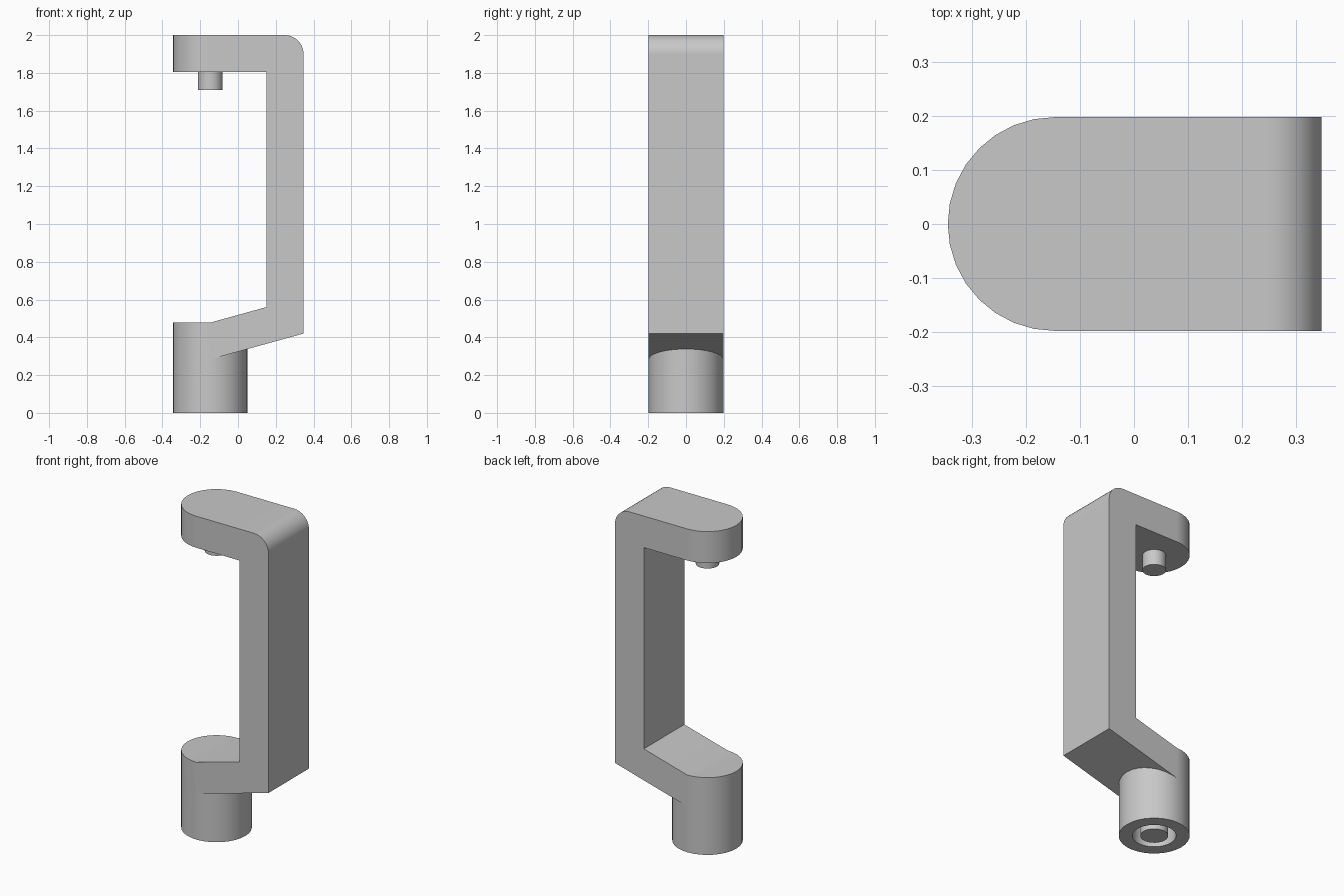
import bpy, bmesh
from math import pi, sin, cos
from mathutils import Vector

if "Cube" in bpy.data.objects:
    bpy.data.objects.remove(bpy.data.objects["Cube"], do_unlink=True)

R = 0.198         # half width of the bracket and radius of the socket
AXIS = -0.147     # x of the socket and pin axis
EDGE = 0.347      # outer face of the upright

grey = bpy.data.materials.new("light grey")
grey.use_nodes = True
grey.diffuse_color = (0.58, 0.58, 0.58, 1)
grey.node_tree.nodes["Principled BSDF"].inputs["Base Color"].default_value = grey.diffuse_color


def prism(name, base, direction):
    """Extrude a closed outline along a direction."""
    bm = bmesh.new()
    face = bm.faces.new([bm.verts.new(p) for p in base])
    new = bmesh.ops.extrude_face_region(bm, geom=[face])["geom"]
    bmesh.ops.translate(bm, vec=Vector(direction),
                        verts=[v for v in new if isinstance(v, bmesh.types.BMVert)])
    bmesh.ops.recalc_face_normals(bm, faces=bm.faces)
    mesh = bpy.data.meshes.new(name)
    bm.to_mesh(mesh)
    bm.free()
    mesh.materials.append(grey)
    obj = bpy.data.objects.new(name, mesh)
    bpy.context.collection.objects.link(obj)
    return obj


def arc(cx, cy, r, start, end, steps):
    angles = [start + (end - start) * i / steps for i in range(steps + 1)]
    return [(cx + r * cos(a), cy + r * sin(a)) for a in angles]


def cylinder(name, r, z0, z1):
    ring = arc(AXIS, 0, r, pi / 2, 5 * pi / 2, 32)[:-1]
    return prism(name, [(x, y, z0) for x, y in ring], (0, 0, z1 - z0))


def activate(obj):
    bpy.ops.object.select_all(action='DESELECT')
    obj.select_set(True)
    bpy.context.view_layer.objects.active = obj


def combine(obj, other, operation):
    activate(obj)
    mod = obj.modifiers.new(operation, 'BOOLEAN')
    mod.operation, mod.object, mod.solver = operation, other, 'EXACT'
    bpy.ops.object.modifier_apply(modifier=mod.name)
    bpy.data.objects.remove(other, do_unlink=True)


# Side profile: top arm, rounded corner, upright and sloping lower arm
slope = 0.276
under = lambda x: 0.42 - slope * (EDGE - x)
profile = [(-0.5, 2), *arc(EDGE - 0.1, 1.9, 0.1, pi / 2, 0, 10),
           (EDGE, 0.42), (AXIS, under(AXIS)), (-0.5, under(AXIS)),
           (-0.5, 0.478), (AXIS, 0.478), (0.15, 0.56), (0.15, 1.805), (-0.5, 1.805)]
bracket = prism("bracket", [(x, -0.4, z) for x, z in profile], (0, 0.8, 0))

# Round the arm ends in plan
plan = arc(AXIS, 0, R, pi / 2, 3 * pi / 2, 16) + [(1, -R), (1, R)]
combine(bracket, prism("plan_cutter", [(x, y, -1) for x, y in plan], (0, 0, 4)), 'INTERSECT')

# Socket below the lower arm, with a hole in its underside
combine(bracket, cylinder("socket", R, 0, 0.4), 'UNION')
combine(bracket, cylinder("hole_cutter", 0.122, -0.1, 0.15), 'DIFFERENCE')

# Pins under the top arm and inside the socket
top_pin = cylinder("top_pin", 0.066, 1.71, 1.82)
socket_pin = cylinder("socket_pin", 0.078, 0, 0.17)

for part in (bracket, top_pin, socket_pin):
    activate(part)
    bpy.ops.object.shade_smooth_by_angle()
    part.modifiers.new("weighted normals", 'WEIGHTED_NORMAL').keep_sharp = True
